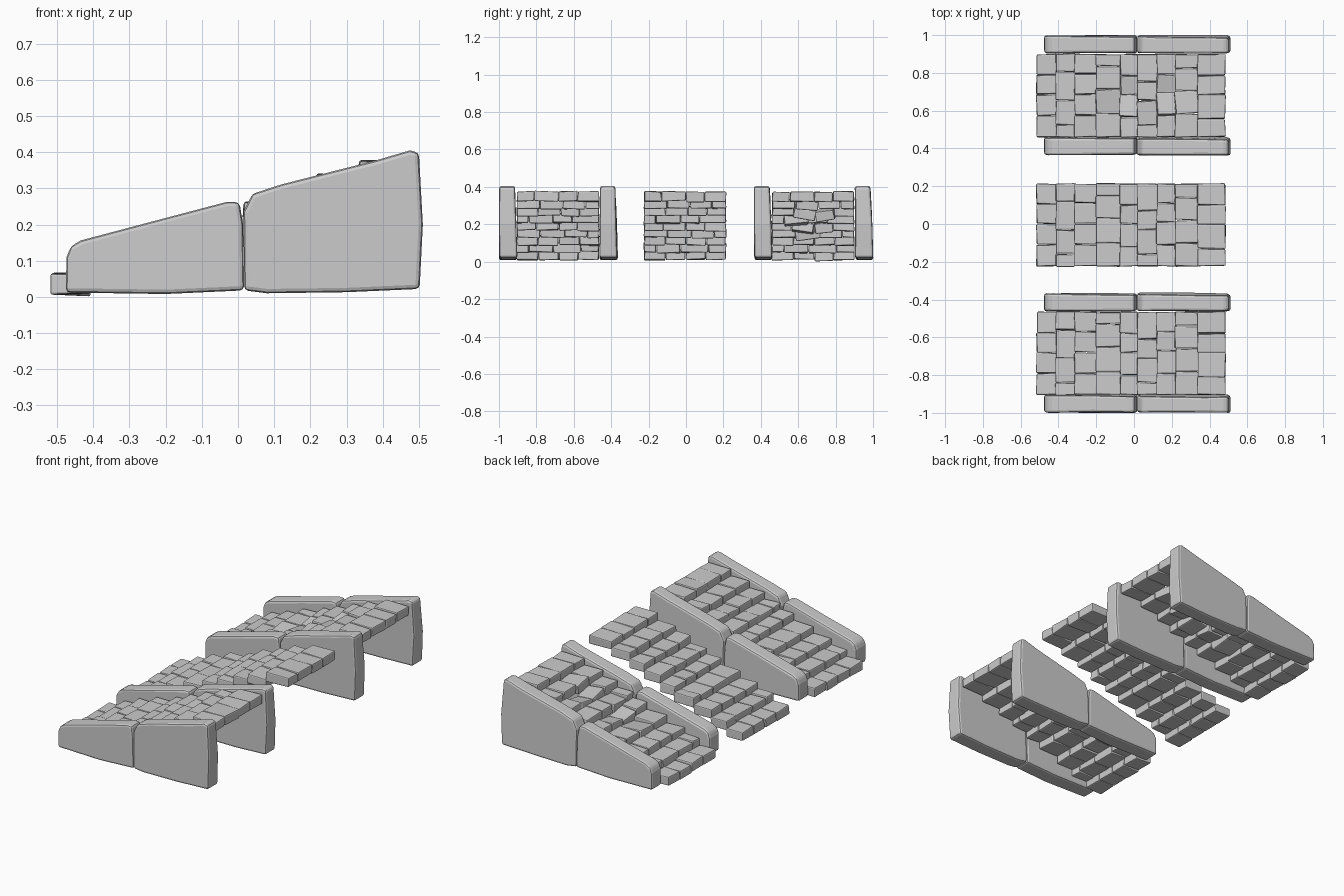
import bpy, bmesh, random
from mathutils import Vector, Matrix

if "Cube" in bpy.data.objects:
    bpy.data.objects.remove(bpy.data.objects["Cube"])

random.seed(4)

# Tread edges along x, and the y joints between stones of each row
EDGES = [-0.515, -0.413, -0.314, -0.2, -0.073, 0.018, 0.121, 0.218, 0.337, 0.48]
JOINTS = [
    [-0.225, -0.11, 0.0, 0.105, 0.215],
    [-0.225, -0.16, -0.03, 0.12, 0.215],
    [-0.225, -0.11, 0.0, 0.11, 0.215],
    [-0.225, -0.10, 0.03, 0.15, 0.215],
    [-0.225, -0.12, 0.0, 0.10, 0.215],
    [-0.225, -0.16, -0.03, 0.07, 0.215],
    [-0.225, -0.11, 0.01, 0.11, 0.215],
    [-0.225, -0.10, 0.02, 0.14, 0.215],
    [-0.225, -0.13, 0.0, 0.10, 0.215],
]
RISE, THICK = 0.039, 0.053


def finish(bm, name):
    bmesh.ops.recalc_face_normals(bm, faces=bm.faces)
    mesh = bpy.data.meshes.new(name)
    bm.to_mesh(mesh)
    bm.free()
    obj = bpy.data.objects.new(name, mesh)
    bpy.context.collection.objects.link(obj)
    return obj


def add_bevel(obj, width, segments):
    mod = obj.modifiers.new("worn_edges", "BEVEL")
    mod.width = width
    mod.segments = segments
    mod.limit_method = "ANGLE"
    mod.angle_limit = 0.6


def jitter(a):
    return Vector([random.uniform(-a, a) for _ in range(3)])


def add_stone(bm, lo, hi, tilt=(0, 0, 0), drop=0.0):
    lo, hi = Vector(lo), Vector(hi)
    verts = bmesh.ops.create_cube(bm, size=1)["verts"]
    rot = (Matrix.Rotation(tilt[0], 3, "X") @ Matrix.Rotation(tilt[1], 3, "Y")
           @ Matrix.Rotation(tilt[2], 3, "Z"))
    mid, size = (lo + hi) / 2, hi - lo
    for v in verts:
        p = Vector([v.co[i] * size[i] for i in range(3)]) + jitter(0.0035)
        v.co = rot @ p + mid - Vector((0, 0, drop))


# Stair flights: rows of stones, with loose stones as (row, stone): (tilt, drop)
def stairs(name, y, loose={}):
    bm = bmesh.new()
    for r, cuts in enumerate(JOINTS):
        z = 0.01 + RISE * r
        for c in range(len(cuts) - 1):
            tilt, drop = loose.get((r, c), ((0, 0, 0), 0))
            dz = random.uniform(-0.003, 0.003)
            add_stone(bm, (EDGES[r] - 0.001, y + cuts[c] + 0.001, z + dz),
                      (EDGES[r + 1] + 0.004, y + cuts[c + 1] - 0.001, z + THICK + dz),
                      tilt, drop)
    obj = finish(bm, name)
    add_bevel(obj, 0.006, 2)


stairs("stairs_walled", -0.68)
stairs("stairs_plain", 0.0)
stairs("stairs_broken", 0.685, {
    (0, 2): ((0, 0, 0), 0.008),
    (3, 1): ((0.12, 0.05, 0.03), 0.008),
    (4, 1): ((-0.13, -0.06, -0.04), 0.01),
    (4, 2): ((0.15, 0.08, 0.03), 0.012),
    (5, 1): ((0.1, -0.1, 0.05), 0.01),
    (6, 1): ((-0.14, 0.08, 0.03), 0.015),
    (6, 2): ((0.16, 0.12, -0.05), 0.022),
    (7, 1): ((-0.08, 0.04, 0.08), 0.006),
})

# Side wall slabs: side profiles (x, z) extruded along y
LOW = [(-0.476, 0.012), (-0.474, 0.11), (-0.462, 0.14), (-0.435, 0.156),
       (-0.22, 0.213), (-0.03, 0.263), (0.004, 0.262), (0.014, 0.2),
       (0.017, 0.018), (-0.2, 0.008)]
HIGH = [(0.017, 0.018), (0.015, 0.235), (0.04, 0.285), (0.12, 0.311),
        (0.38, 0.377), (0.475, 0.405), (0.5, 0.399), (0.511, 0.2),
        (0.502, 0.022), (0.3, 0.013), (0.08, 0.01)]


def slab(name, profile, y, width=0.095):
    bm = bmesh.new()
    rings = []
    for side in (0, 1):
        ring = []
        for x, z in profile:
            # the far face leans in towards the top
            yy = y + side * (width - 0.03 * z) + random.uniform(-0.003, 0.003)
            ring.append(bm.verts.new((x, yy, z)))
        rings.append(ring)
    n = len(profile)
    bm.faces.new(rings[0])
    bm.faces.new(rings[1][::-1])
    for i in range(n):
        j = (i + 1) % n
        bm.faces.new((rings[0][i], rings[1][i], rings[1][j], rings[0][j]))
    obj = finish(bm, name)
    add_bevel(obj, 0.012, 2)


for label, y in (("outer_front", -0.998), ("inner_front", -0.46),
                 ("inner_back", 0.366), ("outer_back", 0.905)):
    slab("wall_low_" + label, LOW, y)
    slab("wall_high_" + label, HIGH, y)
